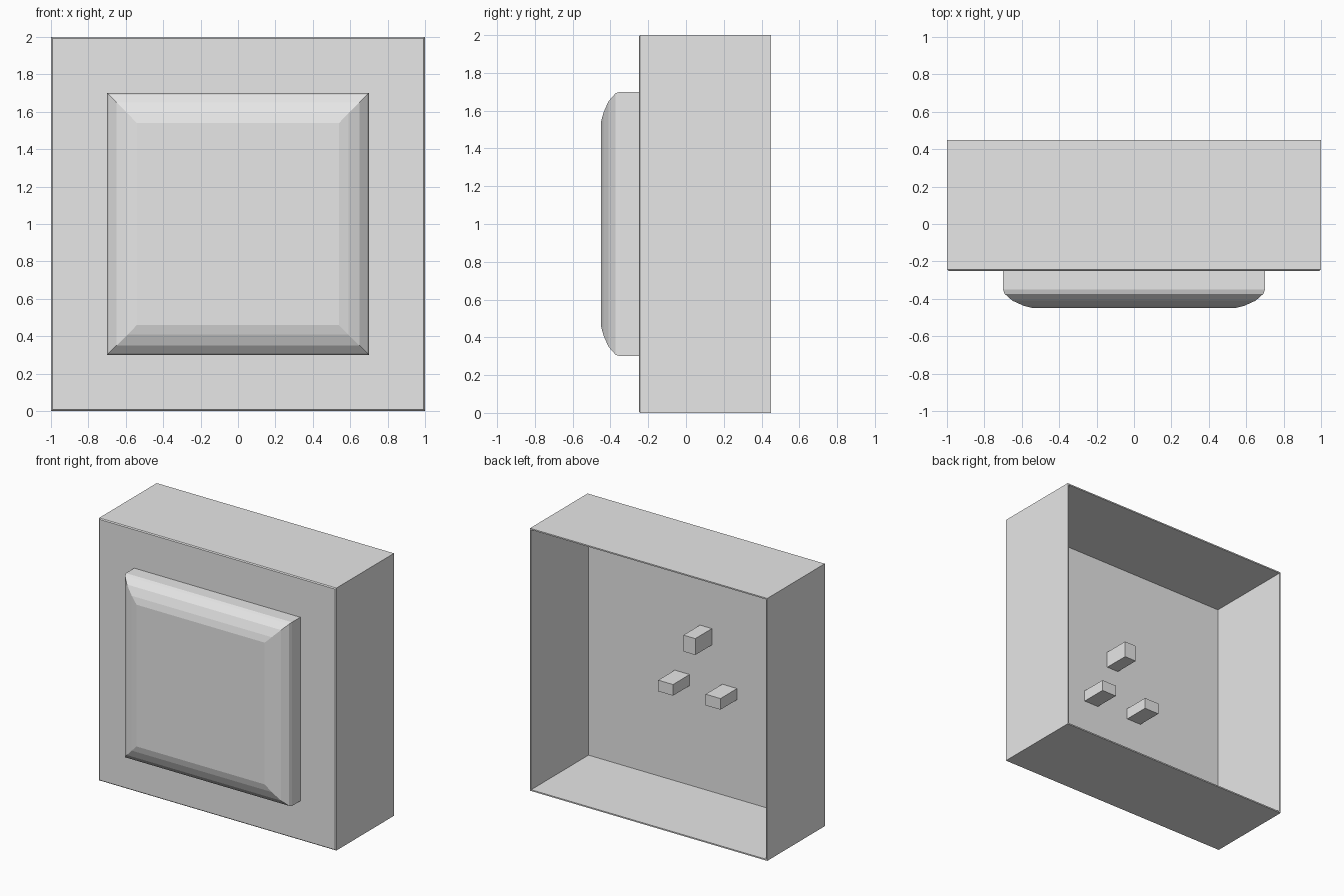
import bpy
import bmesh

if "Cube" in bpy.data.objects:
    bpy.data.objects.remove(bpy.data.objects["Cube"], do_unlink=True)

FRONT, BACK = -0.25, 0.45   # housing depth range
MID = 1.0                   # height of the centre

grey = bpy.data.materials.new("light grey plastic")
grey.use_nodes = True
colour = (0.8, 0.8, 0.8, 1)
grey.diffuse_color = colour
grey.node_tree.nodes["Principled BSDF"].inputs["Base Color"].default_value = colour


def make_object(name, bm):
    bmesh.ops.recalc_face_normals(bm, faces=bm.faces)
    mesh = bpy.data.meshes.new(name)
    bm.to_mesh(mesh)
    bm.free()
    obj = bpy.data.objects.new(name, mesh)
    mesh.materials.append(grey)
    bpy.context.collection.objects.link(obj)
    return obj


def square_loft(name, profile, close_ring=False):
    """Join square rings, each given as (half width, y)."""
    bm = bmesh.new()
    corners = [(-1, -1), (1, -1), (1, 1), (-1, 1)]
    rings = [[bm.verts.new((sx * r, y, MID + sz * r)) for sx, sz in corners]
             for r, y in profile]
    for a, b in zip(rings, rings[1:]):
        for i in range(4):
            j = (i + 1) % 4
            bm.faces.new((a[i], a[j], b[j], b[i]))
    bm.faces.new(rings[0])
    bm.faces.new(rings[-1])
    return make_object(name, bm)


def block(name, x, z, width, height, y0, y1):
    bm = bmesh.new()
    bmesh.ops.create_cube(bm, size=1)
    bmesh.ops.scale(bm, vec=(width, y1 - y0, height), verts=bm.verts)
    bmesh.ops.translate(bm, vec=(x, (y0 + y1) / 2, z), verts=bm.verts)
    return make_object(name, bm)


# Thin-walled housing, open at the back, with a slightly eased front edge
wall = 0.01
square_loft("housing", [
    (0.993, FRONT), (1.0, FRONT + 0.007), (1.0, BACK),
    (1.0 - wall, BACK), (1.0 - wall, FRONT + wall),
])

# Raised square pad with a rounded shoulder
square_loft("front_pad", [
    (0.70, FRONT + 0.005), (0.70, -0.35), (0.692, -0.373),
    (0.65, -0.41), (0.59, -0.437), (0.54, -0.45),
])

# Three prongs on the inner wall: one upright, two lying flat
PRONG_END = -0.04
block("top_prong", 0, 1.19, 0.10, 0.125, FRONT + 0.005, PRONG_END)
for side, x in (("left", 0.2), ("right", -0.2)):
    block(side + "_prong", x, 0.81, 0.125, 0.085, FRONT + 0.005, PRONG_END)
